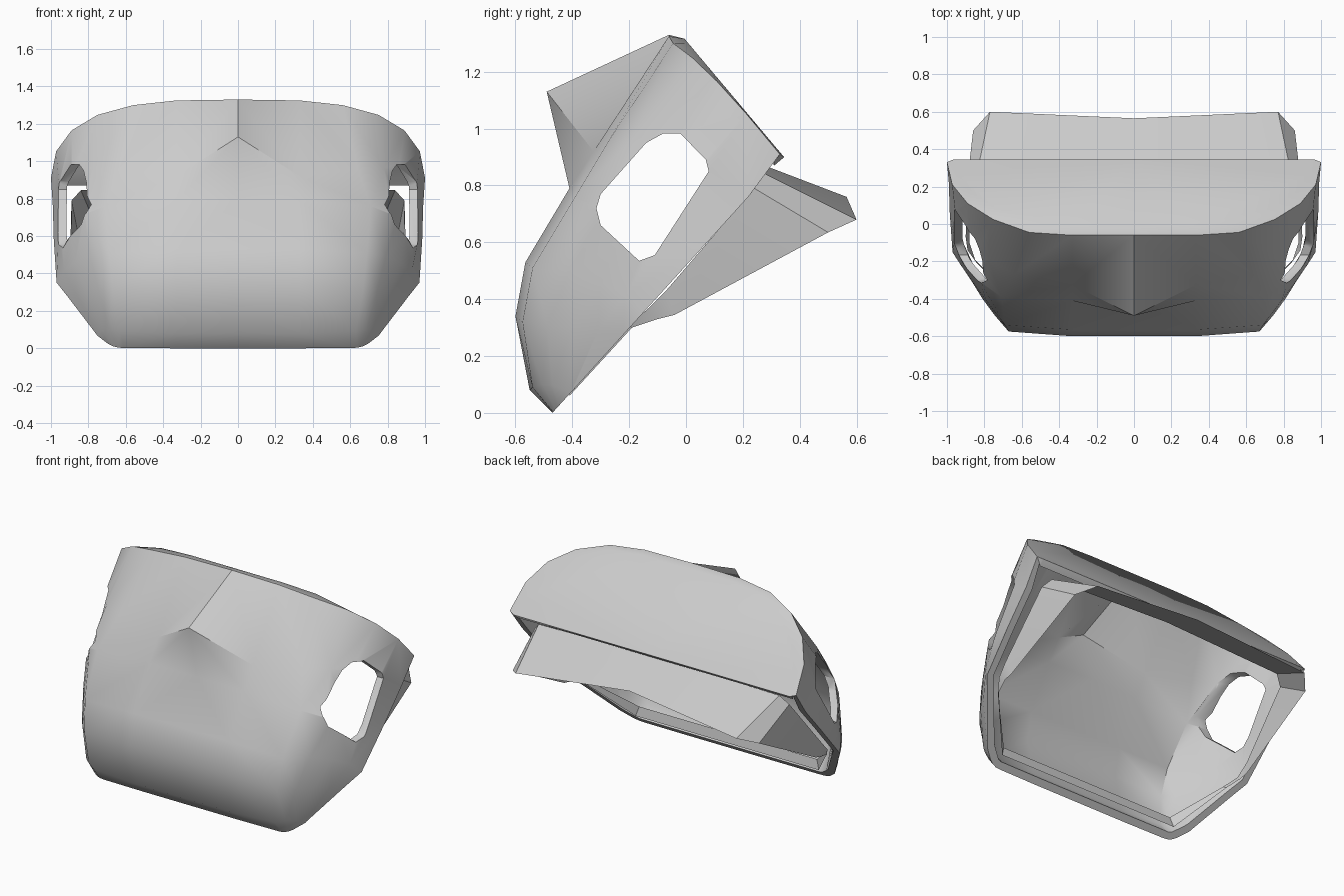
import bpy
import bmesh
from mathutils import Vector

if "Cube" in bpy.data.objects:
    bpy.data.objects.remove(bpy.data.objects["Cube"])


def make(name, verts, faces):
    me = bpy.data.meshes.new(name)
    me.from_pydata([tuple(v) for v in verts], [], faces)
    bm = bmesh.new()
    bm.from_mesh(me)
    if name == "window_cutter":
        bmesh.ops.recalc_face_normals(bm, faces=bm.faces)
    bm.to_mesh(me)
    bm.free()
    ob = bpy.data.objects.new(name, me)
    bpy.context.collection.objects.link(ob)
    return ob


def grid_faces(rows, cols):
    return [(i * cols + j, (i + 1) * cols + j, (i + 1) * cols + j + 1, i * cols + j + 1)
            for i in range(rows - 1) for j in range(cols - 1)]


def row(centre, second, corner, mid, rim, n=4):
    """Half cross-section: flat front, then a curve corner -> mid -> rim."""
    a, b, c = Vector(corner), Vector(mid), Vector(rim)
    pts = [Vector((0, *centre)), Vector((.33, *second))]
    for k in range(n + 1):
        t = k / n
        pts.append(a * (1 - t) * (1 - 2 * t) + b * 4 * t * (1 - t) + c * t * (2 * t - 1))
    return pts


def apply_modifiers(ob):
    bpy.ops.object.select_all(action='DESELECT')
    ob.select_set(True)
    bpy.context.view_layer.objects.active = ob
    bpy.ops.object.convert(target='MESH')


def mirror(ob):
    m = ob.modifiers.new("mirror", 'MIRROR')
    m.use_clip = True
    m.merge_threshold = .002


# Shell cross-sections from the top edge down to the bottom lip
rows = [
    row((-.06, 1.33), (-.06, 1.325), (.56, -.045, 1.30), (.89, .11, 1.165), (1, .33, .91)),
    row((-.49, 1.13), (-.325, .92), (.64, -.27, .96), (.885, -.08, .93), (.99, .22, .76)),
    row((-.41, .79), (-.41, .79), (.71, -.39, .76), (.905, -.21, .67), (.985, .06, .58)),
    row((-.565, .53), (-.565, .53), (.69, -.54, .51), (.87, -.30, .46), (.97, -.15, .35)),
    row((-.60, .34), (-.60, .34), (.67, -.575, .32), (.81, -.40, .30), (.91, -.22, .275)),
    row((-.55, .08), (-.55, .08), (.63, -.54, .09), (.73, -.47, .10), (.76, -.40, .08)),
    row((-.47, 0), (-.47, 0), (.61, -.47, .003), (.67, -.46, .012), (.72, -.43, .045)),
]
# Sloping top plate, slightly inset from the top edge
plate = []
for p in rows[0]:
    y = min(p.y + .055, .345)
    plate.append(Vector((p.x * .965, y, 1.31 - 1.19 * y)))
rows.insert(0, plate)
cols = len(plate)
verts = [p for r in rows for p in r] + [Vector((0, .345, .9))]
faces = grid_faces(len(rows), cols) + [tuple(range(cols)) + (len(verts) - 1,)]
shell = make("shell", verts, faces)
mirror(shell)
sol = shell.modifiers.new("thickness", 'SOLIDIFY')
sol.thickness = .045
sol.offset = -1
apply_modifiers(shell)

# Flatten the back rim into the plane of the opening
normal, origin = Vector((0, .741, -.672)), Vector((0, -.47, 0))
for v in shell.data.vertices:
    d = (v.co - origin).dot(normal)
    if abs(d) < .06 and v.co.z < .84:
        v.co -= normal * d

# Side windows cut straight through both walls
win = [(-.315, .72), (-.30, .77), (-.14, .95), (-.08, .983), (-.02, .983),
       (.07, .89), (.08, .85), (-.11, .555), (-.165, .535), (-.30, .66)]
n = len(win)
cutters = []
for s in (1, -1):
    cv = [(s * x, y, z) for x in (.6, 1.3) for y, z in win]
    cf = [tuple(range(n)), tuple(range(2 * n - 1, n - 1, -1))]
    cf += [(i, i + n, (i + 1) % n + n, (i + 1) % n) for i in range(n)]
    cutter = make("window_cutter", cv, cf)
    cutter.hide_render = True
    cutters.append(cutter)
    b = shell.modifiers.new("window", 'BOOLEAN')
    b.operation = 'DIFFERENCE'
    b.solver = 'EXACT'
    b.object = cutter
apply_modifiers(shell)
for c in cutters:
    bpy.data.objects.remove(c)
bpy.ops.object.shade_smooth_by_angle(angle=.75)

# Keep the central bulge softly shaded
sharp = shell.data.attributes.get("sharp_edge")
for e in shell.data.edges:
    pts = [shell.data.vertices[i].co for i in e.vertices]
    if sharp and all(abs(p.x) < .4 and p.y < -.03 and p.z > .7 for p in pts):
        if min(p.y for p in pts) < -.3:
            sharp.data[e.index].value = False

# Open collar that sticks out of the back of the shell and follows the lower rim
base = [(0, .29, .865), (.84, .27, .845), (.89, .24, .79), (.9, -.07, .43),
        (.89, -.14, .36), (.84, -.21, .31), (.62, -.42, .12), (0, -.42, .12)]
end = [(0, .565, .76), (.77, .6, .68), (.86, .5, .635), (.88, -.04, .345),
       (.88, -.1, .33), (.85, -.19, .30), (.64, -.41, .06), (0, -.41, .06)]
collar = make("rear_collar", base + end, grid_faces(2, len(base)))
mirror(collar)
apply_modifiers(collar)
bpy.ops.object.shade_smooth_by_angle(angle=.4)
